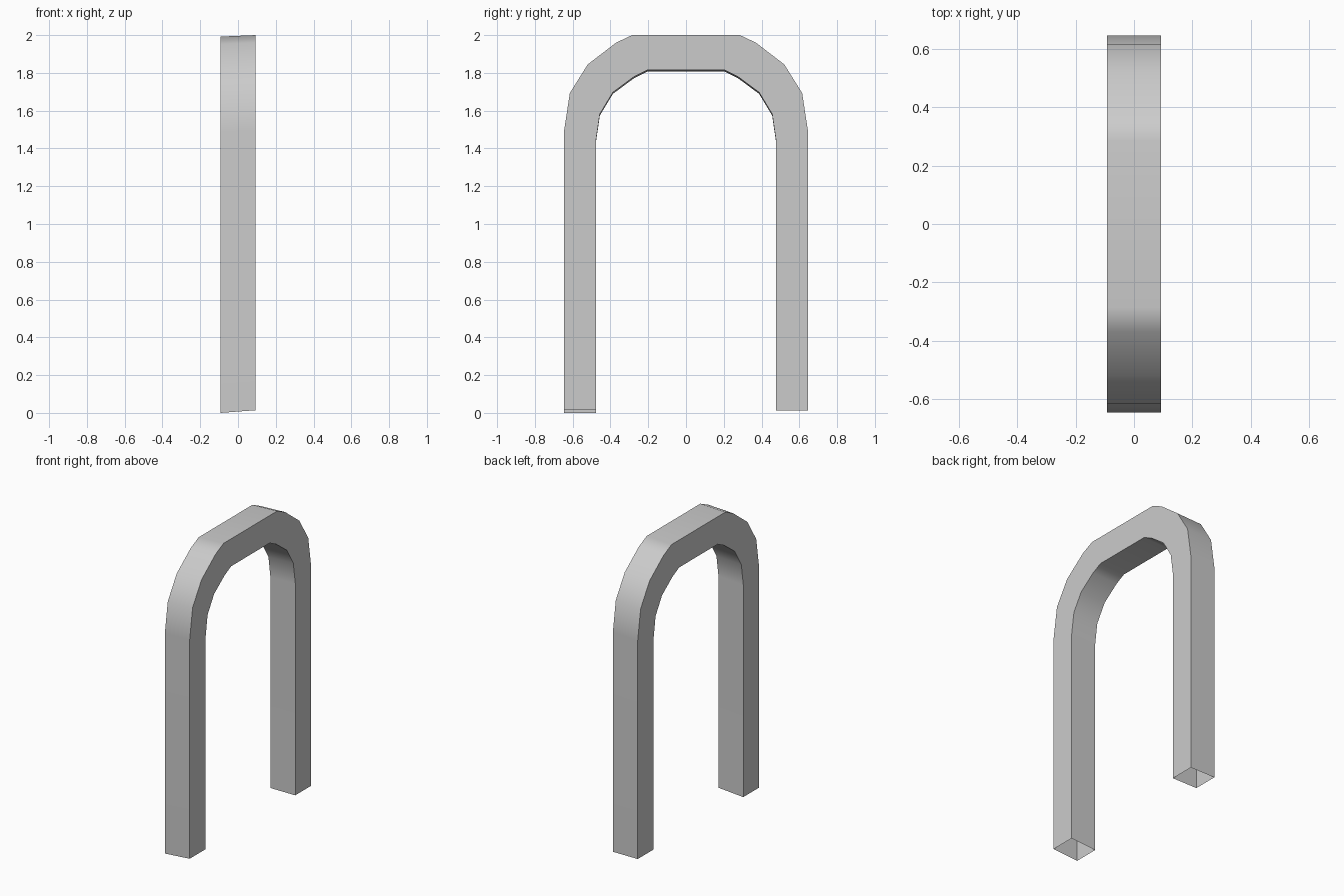
import bpy, bmesh, math

if "Cube" in bpy.data.objects:
    bpy.data.objects.remove(bpy.data.objects["Cube"])

HALF = 0.0925   # half thickness in x

# Half outlines (y, z) from the foot up to the crown
outer = [(0.646, 0.01), (0.646, 1.49), (0.615, 1.693), (0.52, 1.845), (0.37, 1.96), (0.285, 2.0)]
inner = [(0.477, 0.01), (0.477, 1.44), (0.456, 1.583), (0.387, 1.697), (0.275, 1.78), (0.205, 1.815)]


def mirrored(half):
    """Full run from the -y foot, over the crown, to the +y foot."""
    return [(-y, z) for y, z in half] + half[::-1]


def height(x, y, z):
    """The arch leans slightly: the -x side sits a touch lower."""
    if z < 0.1:
        return (0.014 if x > 0 else 0.0) if y < 0 else 0.012
    return z if x > 0 else z - 0.008


bm = bmesh.new()
rings = [[bm.verts.new((x, y, height(x, y, z))) for y, z in mirrored(half)]
         for half, x in ((outer, -HALF), (outer, HALF), (inner, HALF), (inner, -HALF))]

# Four walls of the square tube, left open at the feet
for k in range(4):
    a, b = rings[k], rings[(k + 1) % 4]
    for i in range(len(a) - 1):
        bm.faces.new((a[i], a[i + 1], b[i + 1], b[i]))
bmesh.ops.recalc_face_normals(bm, faces=bm.faces)

mesh = bpy.data.meshes.new("arch_frame")
bm.to_mesh(mesh)
bm.free()
arch = bpy.data.objects.new("arch_frame", mesh)
bpy.context.collection.objects.link(arch)

# Smooth around the bend, crisp along the long corners
bpy.context.view_layer.objects.active = arch
arch.select_set(True)
bpy.ops.object.shade_smooth_by_angle(angle=math.radians(45))
weighted = arch.modifiers.new("weighted_normals", 'WEIGHTED_NORMAL')
weighted.keep_sharp = True
